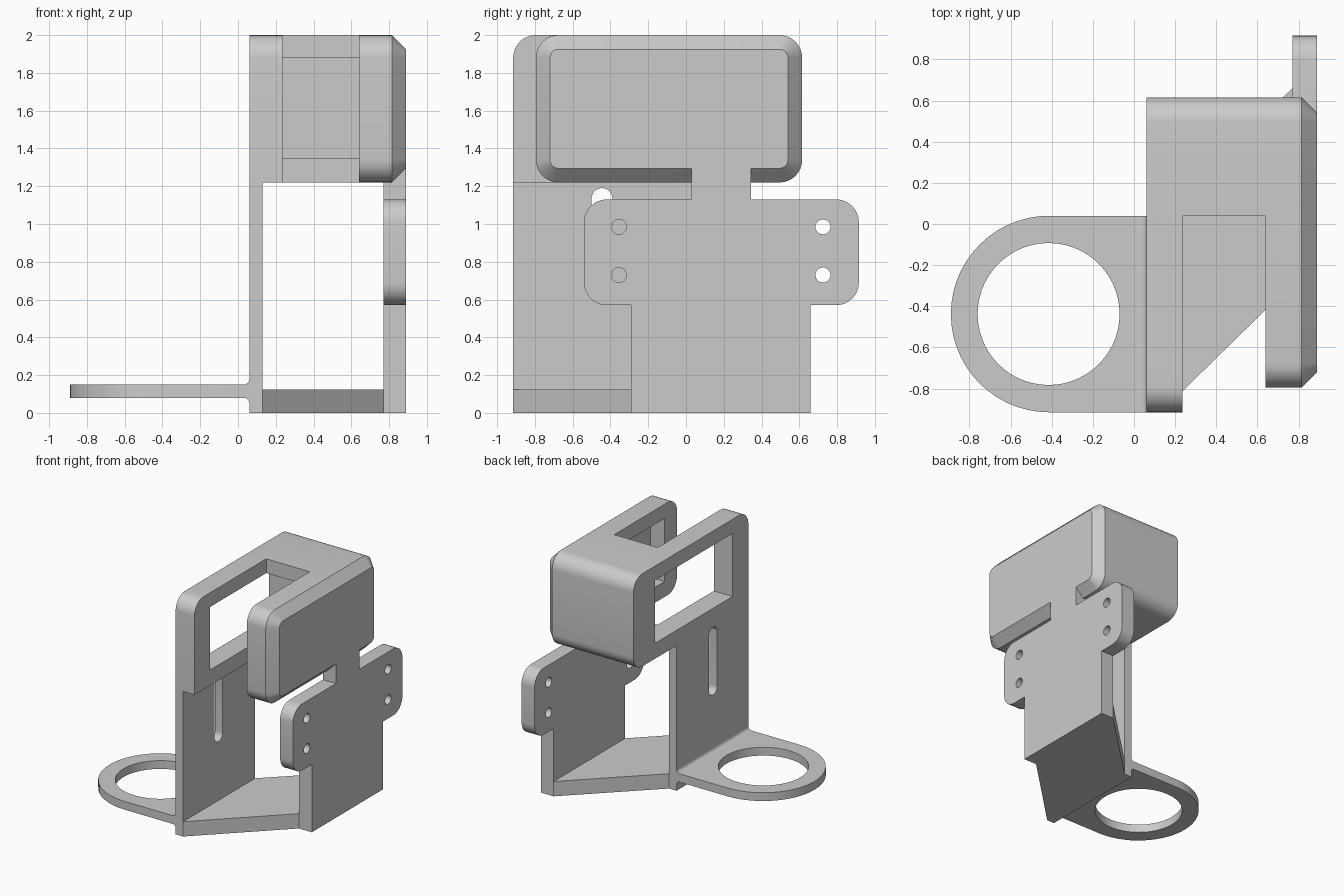
import bpy, bmesh
from math import pi, sin, cos
from mathutils import Vector

old = bpy.data.objects.get("Cube")
if old:
    bpy.data.objects.remove(old, do_unlink=True)

grey = bpy.data.materials.new("plain grey")
grey.use_nodes = True
grey.diffuse_color = (0.6, 0.6, 0.6, 1)
grey.node_tree.nodes["Principled BSDF"].inputs["Base Color"].default_value = (0.6, 0.6, 0.6, 1)


def rounded(corners, segs=8):
    """Outline from (u, v, radius) corners; corners with a radius are square ones."""
    out = []
    for i, (u, v, r) in enumerate(corners):
        p = Vector((u, v))
        a = (Vector(corners[i - 1][:2]) - p).normalized()
        b = (Vector(corners[(i + 1) % len(corners)][:2]) - p).normalized()
        for k in range(segs + 1 if r else 1):
            t = pi / 2 * k / segs
            q = p + a * r * (1 - sin(t)) + b * r * (1 - cos(t))
            if not out or (q - out[-1]).length > 1e-4:
                out.append(q)
    if (out[0] - out[-1]).length < 1e-4:
        out.pop()
    return out


def box_outline(u0, u1, v0, v1, r=0):
    return [(u0, v0, r), (u1, v0, r), (u1, v1, r), (u0, v1, r)]


def loft(name, axis, sections):
    """Solid through equal-length outlines placed along an axis."""
    place = {"x": lambda p, t: (t, p.x, p.y),
             "y": lambda p, t: (p.x, t, p.y),
             "z": lambda p, t: (p.x, p.y, t)}[axis]
    bm = bmesh.new()
    rings = [[bm.verts.new(place(p, t)) for p in pts] for t, pts in sections]
    for lo, hi in zip(rings, rings[1:]):
        n = len(lo)
        for i in range(n):
            bm.faces.new((lo[i], lo[(i + 1) % n], hi[(i + 1) % n], hi[i]))
    bm.faces.new(rings[0])
    bm.faces.new(rings[-1])
    bmesh.ops.recalc_face_normals(bm, faces=bm.faces)
    mesh = bpy.data.meshes.new(name)
    bm.to_mesh(mesh)
    bm.free()
    mesh.materials.append(grey)
    obj = bpy.data.objects.new(name, mesh)
    bpy.context.collection.objects.link(obj)
    return obj


def prism(name, axis, t0, t1, corners, segs=8):
    pts = rounded(corners, segs)
    return loft(name, axis, [(t0, pts), (t1, pts)])


def combine(obj, other, operation):
    mod = obj.modifiers.new(operation.lower(), "BOOLEAN")
    mod.operation, mod.object, mod.solver = operation, other, "EXACT"
    bpy.context.view_layer.objects.active = obj
    bpy.ops.object.modifier_apply(modifier=mod.name)
    bpy.data.objects.remove(other, do_unlink=True)


def drill(obj, axis, t0, t1, u, v, r, segs=8):
    combine(obj, prism("cutter", axis, t0, t1, box_outline(u - r, u + r, v - r, v + r, r), segs),
            "DIFFERENCE")


R = 0.12
FRONT, BACK, LOW, TOP = -0.915, 0.615, 1.22, 2.0
PLATE_BACK = 0.04

# Ring bracket
ring = prism("ring_bracket", "z", 0.08, 0.15,
             [(0, FRONT, 0), (0, PLATE_BACK, 0), (-0.89, PLATE_BACK, 0.4775), (-0.89, FRONT, 0.4775)], 14)
drill(ring, "z", 0, 0.3, -0.415, -0.4375, 0.345, 14)

# Inner upright with filleted root of the ring bracket
upright = prism("inner_upright", "y", FRONT, PLATE_BACK,
                [(0.06, 0, 0), (0.13, 0, 0), (0.13, LOW, 0), (0.06, LOW, 0),
                 (0.06, 0.15, 0.03), (0, 0.15, 0), (0, 0.08, 0), (0.06, 0.08, 0.03)])
combine(upright, prism("cutter", "x", 0, 0.2, box_outline(-0.5, -0.39, 0.62, 1.19, 0.055)), "DIFFERENCE")

# Slanted floor joining both uprights
floor = prism("floor", "z", 0, 0.125,
              [(0.13, FRONT, 0), (0.77, -0.29, 0), (0.77, 0.66, 0), (0.13, PLATE_BACK, 0)])

# Outer upright with ears, neck and screw holes
outer = prism("outer_upright", "x", 0.77, 0.89,
              [(-0.29, 0, 0), (0.66, 0, 0), (0.66, 0.57, 0), (0.915, 0.57, R), (0.915, 1.13, R),
               (0.345, 1.13, 0), (0.345, 1.3, 0), (0.03, 1.3, 0), (0.03, 1.13, 0),
               (-0.54, 1.13, R), (-0.54, 0.57, R), (-0.29, 0.57, 0)])
for y in (-0.355, 0.725):
    for z in (0.73, 0.985):
        drill(outer, "x", 0.7, 1, y, z, 0.04, 6)

# Housing: chamfered outer arm, bridge and inner arm
c = 0.075
full = rounded(box_outline(-0.795, BACK, LOW, TOP, R))
small = rounded(box_outline(-0.795 + c, BACK - c, LOW + c, TOP - c, R - c))
housing = loft("housing", "x", [(0.06, full), (0.815, full), (0.89, small)])
combine(housing, prism("gap", "x", 0.235, 0.64, box_outline(-1, PLATE_BACK, 1, 2.2)), "DIFFERENCE")
combine(housing, prism("arm", "x", 0.06, 0.235,
                       [(FRONT, LOW, 0), (0, LOW, 0), (0, TOP, 0), (FRONT, TOP, R)]), "UNION")

# Window through the inner arm, reaching into the bridge and outer arm
for x0, x1, y0 in ((0, 0.5, -0.705), (0.45, 0.77, -0.63)):
    combine(housing, prism("window", "x", x0, x1, box_outline(y0, 0.325, 1.35, 1.88)), "DIFFERENCE")

# Smooth rounded corners, sharp edges kept
for obj in (ring, upright, floor, outer, housing):
    bpy.ops.object.select_all(action="DESELECT")
    obj.select_set(True)
    bpy.context.view_layer.objects.active = obj
    bpy.ops.object.shade_smooth_by_angle(angle=0.5)
